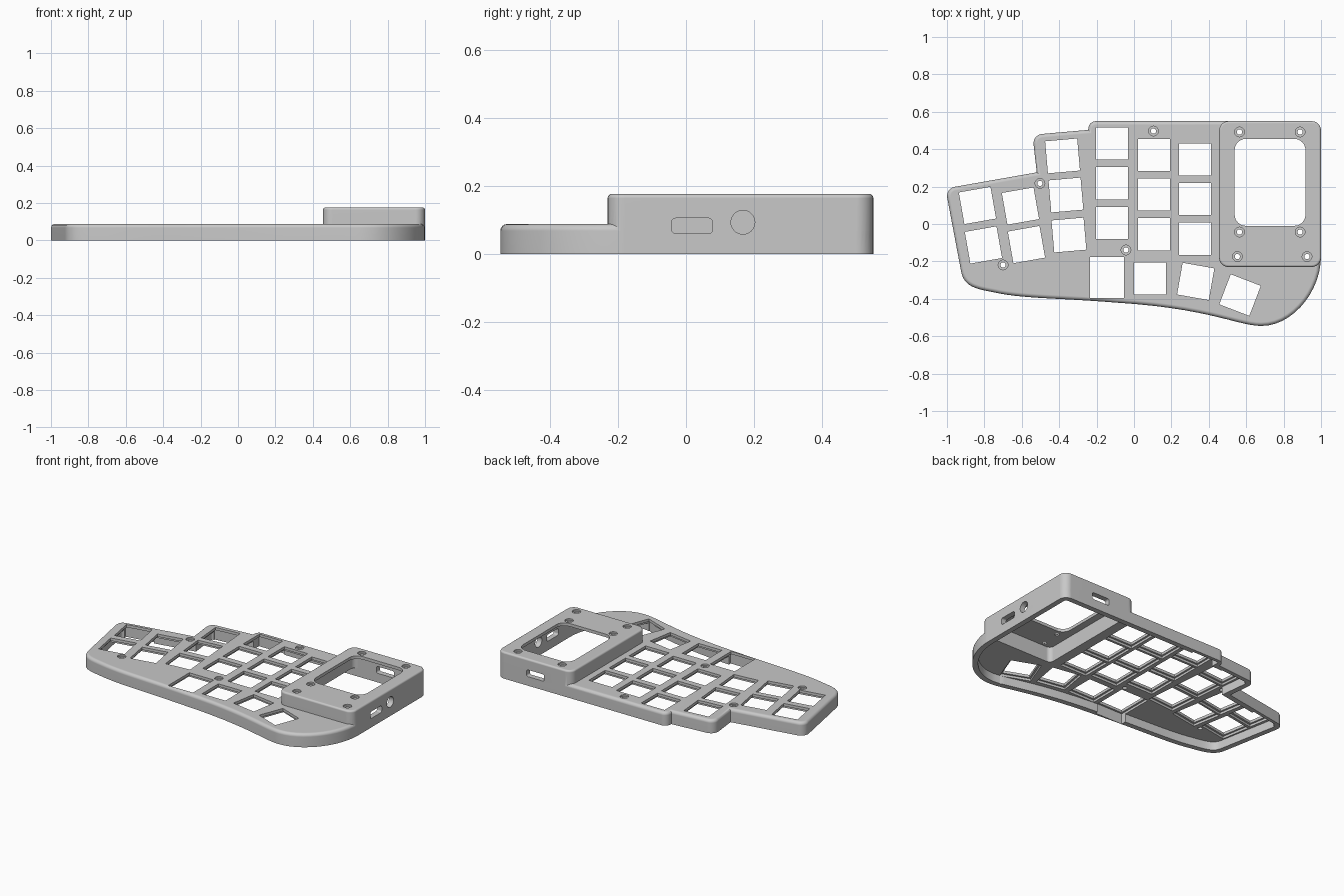
import bpy, bmesh
from math import cos, sin, tan, pi, radians
from mathutils import Vector, Matrix
from mathutils.geometry import interpolate_bezier

if "Cube" in bpy.data.objects:
    bpy.data.objects.remove(bpy.data.objects["Cube"])

grey = bpy.data.materials.new("matte grey")
grey.use_nodes = True
COLOR = (0.58, 0.58, 0.58, 1)
grey.diffuse_color = COLOR
grey.node_tree.nodes["Principled BSDF"].inputs["Base Color"].default_value = COLOR


def rounded(corners, steps=6):
    """Polygon from (x, y, radius) corners."""
    out = []
    for i, (x, y, r) in enumerate(corners):
        p = Vector((x, y))
        if r == 0:
            out.append(p)
            continue
        u = (Vector(corners[i - 1][:2]) - p).normalized()
        v = (Vector(corners[(i + 1) % len(corners)][:2]) - p).normalized()
        half = u.angle(v) / 2
        c = p + (u + v).normalized() * r / sin(half)
        a, b = p + u * r / tan(half) - c, p + v * r / tan(half) - c
        for k in range(steps + 1):
            t = k / steps
            sweep = pi - 2 * half
            out.append(c + (a * sin((1 - t) * sweep) + b * sin(t * sweep)) / sin(sweep))
    return out


def rect(x0, x1, y0, y1, r):
    return rounded([(x0, y0, r), (x1, y0, r), (x1, y1, r), (x0, y1, r)])


def circle(x, y, r, n=24):
    return [Vector((x + r * cos(2 * pi * k / n), y + r * sin(2 * pi * k / n))) for k in range(n)]


def inset(pts, d):
    """Offset a clockwise outline inwards."""
    out = []
    for i, p in enumerate(pts):
        e1 = (p - pts[i - 1]).normalized()
        e2 = (pts[(i + 1) % len(pts)] - p).normalized()
        n1, n2 = Vector((e1.y, -e1.x)), Vector((e2.y, -e2.x))
        out.append(p + (n1 + n2) * d / (1 + n1.dot(n2)))
    return out


def prisms(name, outlines, z0, z1, bevel=0, matrix=Matrix()):
    """One object holding an upright prism for each outline."""
    bm = bmesh.new()
    for pts in outlines:
        low = [bm.verts.new((p.x, p.y, z0)) for p in pts]
        high = [bm.verts.new((p.x, p.y, z1)) for p in pts]
        bm.faces.new(low)
        top = bm.faces.new(high)
        for i in range(len(pts)):
            bm.faces.new((low[i - 1], low[i], high[i], high[i - 1]))
        if bevel:
            bmesh.ops.recalc_face_normals(bm, faces=bm.faces)
            bmesh.ops.bevel(bm, geom=list(top.edges), offset=bevel, segments=4,
                            profile=0.5, affect='EDGES')
    bm.transform(matrix)
    bmesh.ops.recalc_face_normals(bm, faces=bm.faces)
    mesh = bpy.data.meshes.new(name)
    bm.to_mesh(mesh)
    bm.free()
    mesh.materials.append(grey)
    obj = bpy.data.objects.new(name, mesh)
    bpy.context.collection.objects.link(obj)
    return obj


def combine(target, tool, operation='DIFFERENCE'):
    tool.hide_render = True
    mod = target.modifiers.new("cut", 'BOOLEAN')
    mod.object, mod.operation, mod.solver = tool, operation, 'EXACT'
    bpy.context.view_layer.objects.active = target
    bpy.ops.object.modifier_apply(modifier=mod.name)
    bpy.data.objects.remove(tool)


# Case outline: curved palm edge, then stepped key columns
def curve(*pts):
    return [(p.x, p.y, 0) for p in interpolate_bezier(*[Vector((x, y, 0)) for x, y in pts], 14)]


palm = curve((1, -.17), (1, -.36), (.85, -.545), (.68, -.545))
palm += curve((.68, -.545), (.56, -.545), (.4, -.45), (-.1, -.42))[1:]
palm += curve((-.1, -.42), (-.4, -.395), (-.6, -.4), (-.75, -.365))[1:]
palm += curve((-.75, -.365), (-.86, -.345), (-.91, -.33), (-.925, -.25))[1:]
outline = rounded([(1, .55, .05)] + palm + [
    (-1.008, .19, .05), (-.52, .276, 0), (-.543, .477, .05),
    (-.245, .503, 0), (-.24, .55, .04)])

# Outer body with the raised housing
case = prisms("keyboard_case", [outline], 0, .088, .02)
housing = prisms("housing", [rect(.455, 1, -.23, .55, .05)], 0, .176, .012)
combine(case, housing, 'UNION')

# Hollow underside
combine(case, prisms("body_cavity", [inset(outline, .035)], -.1, .055))
combine(case, prisms("housing_cavity", [rect(.49, .965, -.195, .515, .03)], -.1, .156))

# Key openings: (x, y, tilt in degrees)
keys = [(-.837, .099, 10), (-.805, -.112, 10), (-.607, .096, 10), (-.575, -.11, 10),
        (-.382, .364, 5), (-.364, .155, 5), (-.348, -.059, 5),
        (.086, -.291, 0), (.33, -.307, -10), (.567, -.38, -21)]
for x, y in ((-.118, .43), (.107, .369), (.326, .345)):
    keys += [(x, y - row * .212, 0) for row in range(3)]


def key_outline(x, y, tilt, w, h):
    turn = Matrix.Rotation(radians(tilt), 2)
    return [Vector((x, y)) + turn @ Vector((sx * w / 2, sy * h / 2))
            for sx, sy in ((-1, -1), (1, -1), (1, 1), (-1, 1))]


def key_set(margin):
    size = .172 + margin
    wide = key_outline(-.144, -.286, 0, .18 + margin, .22 + margin)
    return [key_outline(*k, size, size) for k in keys] + [wide]


combine(case, prisms("key_recesses", key_set(.024), -.1, .07))
combine(case, prisms("key_holes", key_set(0), -.1, .3))

# Display window
combine(case, prisms("display_window", [rect(.538, .917, -.01, .455, .06)], .1, .3))

# Screw holes with counterbores
low_screws = [(.104, .497), (-.503, .217), (-.7, -.219), (-.043, -.139)]
high_screws = [(x, y) for x in (.564, .888) for y in (.492, -.043)]
high_screws += [(.553, -.174), (.925, -.174)]
combine(case, prisms("screw_holes", [circle(x, y, .014) for x, y in low_screws + high_screws], -.1, .3))
for screws, top in ((low_screws, .088), (high_screws, .176)):
    combine(case, prisms("counterbores", [circle(x, y, .026) for x, y in screws], top - .01, top + .1))

# Side ports: profile in (y, z) pushed along x
to_side = Matrix(((0, 0, 1, 0), (1, 0, 0, 0), (0, 1, 0, 0), (0, 0, 0, 1)))
ports = [rect(-.042, .078, .06, .105, .012), circle(.167, .093, .035, 32)]
combine(case, prisms("side_ports", ports, .9, 1.1, matrix=to_side))

# Back port: profile in (x, z) pushed along y
to_back = Matrix(((1, 0, 0, 0), (0, 0, 1, 0), (0, 1, 0, 0), (0, 0, 0, 1)))
combine(case, prisms("back_port", [rect(.655, .785, .06, .105, .012)], .49, .7, matrix=to_back))

# Smooth fillets, crisp edges
bpy.ops.object.select_all(action='DESELECT')
case.select_set(True)
bpy.context.view_layer.objects.active = case
bpy.ops.object.shade_smooth_by_angle(angle=radians(30))
weighted = case.modifiers.new("even_shading", 'WEIGHTED_NORMAL')
weighted.keep_sharp = True
